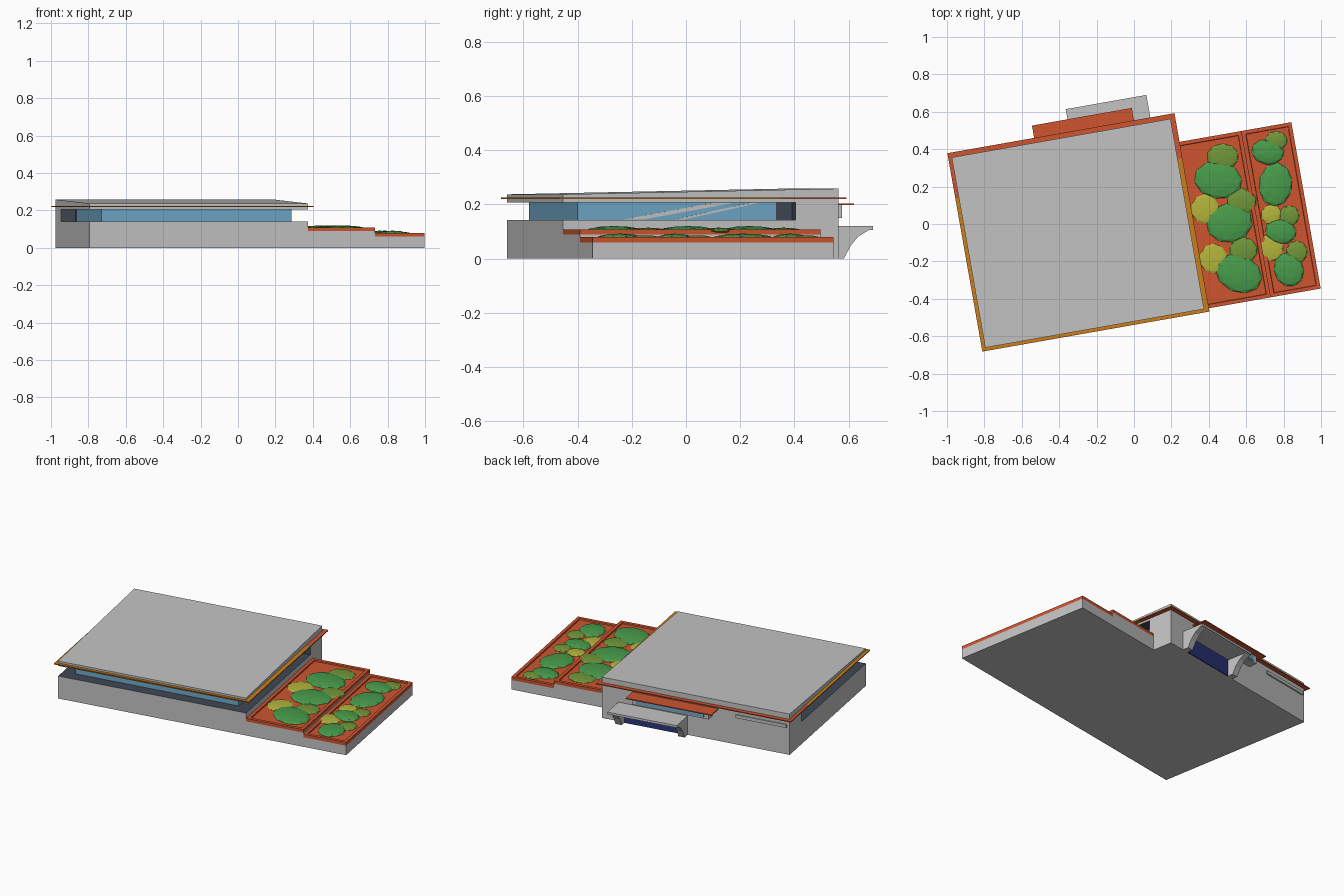
import bpy, bmesh, math
from mathutils import Matrix, Vector

if "Cube" in bpy.data.objects:
    bpy.data.objects.remove(bpy.data.objects["Cube"])

ROT = Matrix.Rotation(math.radians(10), 4, 'Z')   # whole building is turned 10 degrees


def mat(name, r, g, b):
    m = bpy.data.materials.new(name)
    m.diffuse_color = (r, g, b, 1)
    m.use_nodes = True
    m.node_tree.nodes["Principled BSDF"].inputs["Base Color"].default_value = m.diffuse_color
    return m


GREY = mat("light_grey", .55, .55, .55)
SLATE = mat("slate", .05, .065, .09)
GLASS = mat("glass_blue", .16, .39, .57)
NAVY = mat("navy", .025, .035, .2)
RED = mat("brick_red", .62, .09, .028)
AMBER = mat("amber", .6, .21, .01)
GREEN = mat("leaf_green", .065, .33, .07)
OLIVE = mat("olive_green", .16, .31, .04)
YELLOW = mat("yellow_green", .46, .46, .045)


def finish(name, bm, mats, rule=None, turn=True):
    """Write bmesh to an object; rule(face) picks the material index."""
    bmesh.ops.recalc_face_normals(bm, faces=bm.faces)
    bm.normal_update()
    if rule:
        for f in bm.faces:
            f.material_index = rule(f)
    if turn:
        bm.transform(ROT)
    me = bpy.data.meshes.new(name)
    bm.to_mesh(me)
    bm.free()
    for m in mats:
        me.materials.append(m)
    ob = bpy.data.objects.new(name, me)
    bpy.context.collection.objects.link(ob)
    return ob


def prism(name, u0, u1, profile, mats, rule=None):
    """Extrude a (v, z) profile along u."""
    bm = bmesh.new()
    a = [bm.verts.new((u0, v, z)) for v, z in profile]
    b = [bm.verts.new((u1, v, z)) for v, z in profile]
    n = len(a)
    bm.faces.new(a)
    bm.faces.new(b[::-1])
    for i in range(n):
        j = (i + 1) % n
        bm.faces.new((a[i], b[i], b[j], a[j]))
    return finish(name, bm, mats, rule)


def box(name, u0, u1, v0, v1, z0, z1, mats, rule=None):
    return prism(name, u0, u1, [(v0, z0), (v1, z0), (v1, z1), (v0, z1)], mats, rule)


# main block: walls grey, ledge slate
L, R, F, B = -.898, .29, -.513, .52
box("base_block", L, R, F, B, 0, .142, [GREY, SLATE], lambda f: int(f.normal.z > .5))
box("back_wall", L, R, .36, B, .14, .21, [GREY, SLATE], lambda f: int(f.normal.y < -.5))
box("slate_core", -.82, .211, .30, .365, .14, .21, [SLATE])
box("glass_room", -.82, .211, -.444, .303, .14, .21, [GLASS])

# slanted reflections on the right-hand glass
for i, (b0, b1, t0, t1) in enumerate([(-.275, -.20, .06, .14), (-.08, -.045, .20, .235)]):
    prism(f"glass_reflection_{i}", .209, .214,
          [(b0, .144), (b1, .144), (t1, .205), (t0, .205)], [GREY])

# sloping roof slab with slate soffit
prism("roof", L, R, [(F, .206), (B, .206), (B, .258), (F, .237)], [GREY, SLATE],
      lambda f: int(f.normal.z < -.5))

# thin trim around the roof, red toward the back
TL, TR, TF, TB, Z0, Z1 = -.917, .316, -.531, .546, .219, .225
box("trim_front", TL, TR, TF, F + .01, Z0, Z1, [AMBER])
box("trim_back", TL, TR, B - .01, TB, Z0, Z1, [RED])
for side, u0, u1 in (("left", TL, L + .01), ("right", R - .01, TR)):
    box(f"trim_{side}", u0, u1, F + .01, .30, Z0, Z1, [AMBER])
    box(f"trim_{side}_rear", u0, u1, .30, B - .01, Z0, Z1, [RED])


# stepped planters on the right
def planter(name, u0, u1, z_base, z_top):
    v0, v1, rim = F, .39, .028
    box(name + "_base", u0, u1, v0, v1, 0, z_base, [GREY])
    bm = bmesh.new()
    bmesh.ops.create_cube(bm, size=1)
    bm.transform(Matrix.Translation(((u0 + u1) / 2, (v0 + v1) / 2, (z_base + z_top) / 2))
                 @ Matrix.Diagonal((u1 - u0, v1 - v0, z_top - z_base, 1)))
    top = [f for f in bm.faces if f.normal.z > .5]
    bmesh.ops.inset_region(bm, faces=top, thickness=rim)
    bmesh.ops.inset_region(bm, faces=top, thickness=.003, depth=-.007)
    finish(name + "_tray", bm, [RED])


planter("upper_planter", R, .652, .089, .108)
planter("lower_planter", .652, .923, .06, .08)


# flattened shrubs: x, y, radius x, radius y, tilt in degrees
def shrub(name, m, x, y, rx, ry, tilt, z, h):
    bm = bmesh.new()
    bmesh.ops.create_icosphere(bm, subdivisions=2, radius=1)
    bm.transform(Matrix.Translation((x, y, z)) @ Matrix.Rotation(math.radians(tilt), 4, 'Z')
                 @ Matrix.Diagonal((rx, ry, h, 1)))
    finish(name, bm, [m], turn=False)


UPPER = {
    GREEN: [(.45, .235, .13, .10, -10), (.51, .005, .125, .105, 10), (.56, -.265, .13, .10, -25)],
    OLIVE: [(.475, .36, .085, .07, 0), (.575, .12, .08, .07, 0), (.585, -.14, .075, .07, 0)],
    YELLOW: [(.38, .08, .075, .08, 0), (.425, -.185, .075, .08, 0)],
}
LOWER = {
    GREEN: [(.715, .385, .088, .068, -10), (.757, .21, .09, .118, -5),
            (.785, -.04, .085, .068, -10), (.828, -.245, .08, .092, 20)],
    OLIVE: [(.76, .445, .06, .052, 0), (.83, .045, .055, .055, 0), (.87, -.15, .058, .06, 0)],
    YELLOW: [(.735, .05, .055, .055, 0), (.725, -.13, .075, .07, 0)],
}
for level, beds, z in (("upper", UPPER, .102), ("lower", LOWER, .074)):
    for m, h in ((GREEN, .018), (OLIVE, .012), (YELLOW, .009)):
        for i, (x, y, rx, ry, t) in enumerate(beds[m]):
            shrub(f"{level}_shrub_{m.name}_{i}", m, x, y, rx, ry, t, z, h)

# entrance at the back: canopy slab, curved side brackets, navy doors
box("entrance_canopy", -.253, .185, B - .01, .668, .106, .12, [GREY])
for i, u in enumerate((-.253, .145)):
    prism(f"canopy_bracket_{i}", u, u + .04,
          [(B - .01, 0), (.56, 0), (.583, .045), (.612, .08), (.663, .112), (B - .01, .112)], [GREY])
box("entrance_doors", -.213, .145, B - .002, B + .006, 0, .106, [NAVY])

# window bay with red awning above the entrance
box("window_bay", -.41, .075, B - .01, .572, .15, .2, [GREY])
box("bay_window", -.38, .05, .57, .576, .157, .197, [GLASS])
box("red_awning", -.446, .096, B - .01, .613, .197, .203, [RED])

# narrow ledge on the back wall
box("back_ledge", -.88, -.56, B - .002, B + .008, .17, .19, [GREY])
